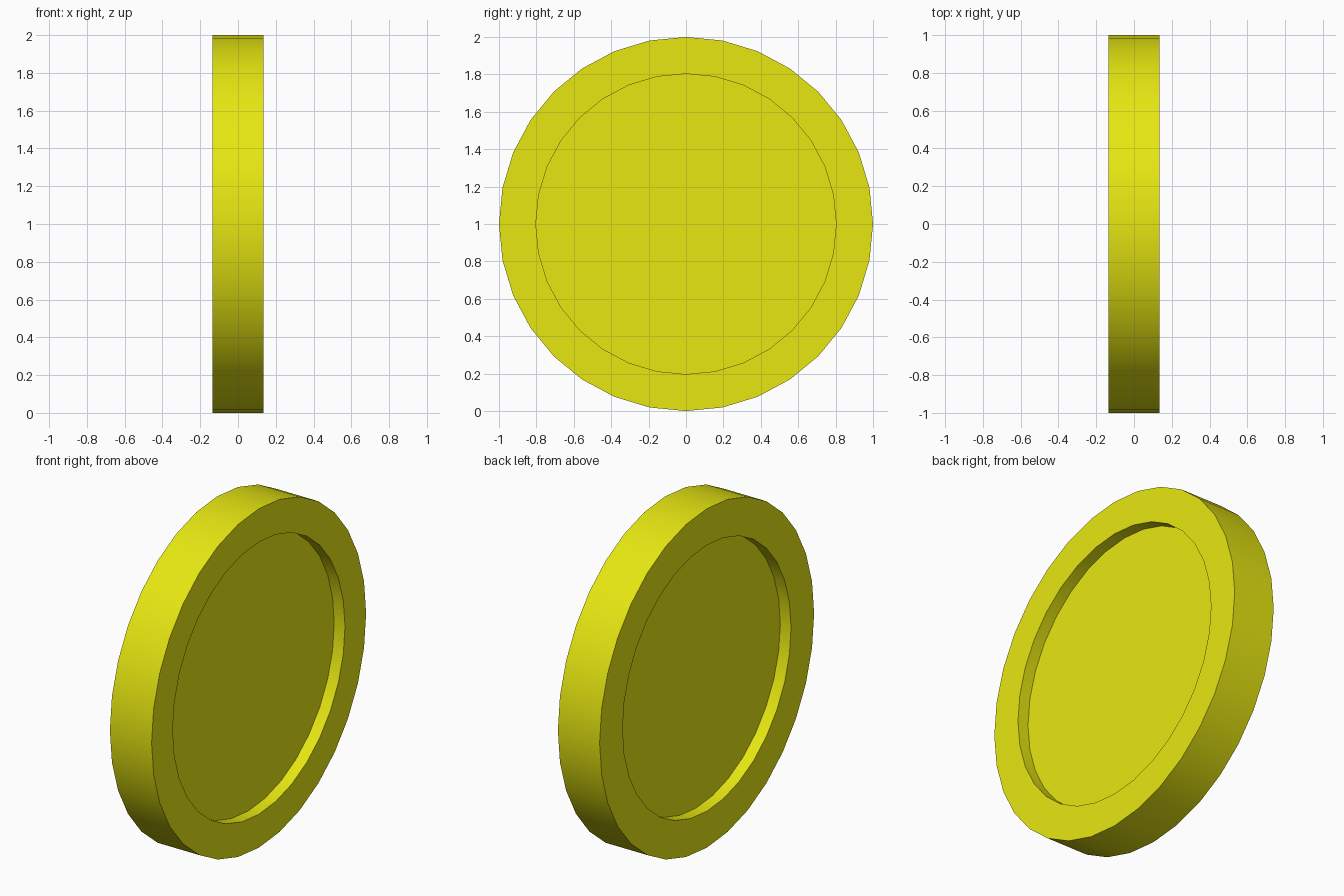
import bpy
import bmesh
import math

cube = bpy.data.objects.get("Cube")
if cube:
    bpy.data.objects.remove(cube, do_unlink=True)

SIDES = 32
HALF = 0.136          # half the thickness
DEPTH = 0.07          # depth of each recess
RIGHT_R, LEFT_R = 0.785, 0.803   # recess radii on the -x and +x faces

# Plain yellow
yellow = bpy.data.materials.new("yellow")
yellow.use_nodes = True
colour = (0.8, 0.8, 0.006, 1)
yellow.diffuse_color = colour
yellow.node_tree.nodes["Principled BSDF"].inputs["Base Color"].default_value = colour

# Disc with a raised rim on both faces: a half section turned about the x axis
section = [
    (-HALF + DEPTH, RIGHT_R), (-HALF, RIGHT_R), (-HALF, 1),
    (HALF, 1), (HALF, LEFT_R), (HALF - DEPTH, LEFT_R),
]
bm = bmesh.new()
rings = []
for x, r in section:
    ring = []
    for i in range(SIDES):
        a = math.tau * i / SIDES
        ring.append(bm.verts.new((x, r * math.sin(a), 1 + r * math.cos(a))))
    rings.append(ring)
for a, b in zip(rings, rings[1:]):
    for i in range(SIDES):
        j = (i + 1) % SIDES
        bm.faces.new((a[i], a[j], b[j], b[i]))

# Recess floors
bm.faces.new(rings[0])
bm.faces.new(rings[-1])
bmesh.ops.recalc_face_normals(bm, faces=bm.faces)

mesh = bpy.data.meshes.new("rimmed_disc")
bm.to_mesh(mesh)
bm.free()
mesh.materials.append(yellow)
disc = bpy.data.objects.new("rimmed_disc", mesh)
bpy.context.collection.objects.link(disc)

# Smooth round walls, sharp rim edges
bpy.ops.object.select_all(action="DESELECT")
disc.select_set(True)
bpy.context.view_layer.objects.active = disc
bpy.ops.object.shade_smooth_by_angle(angle=math.radians(30))
